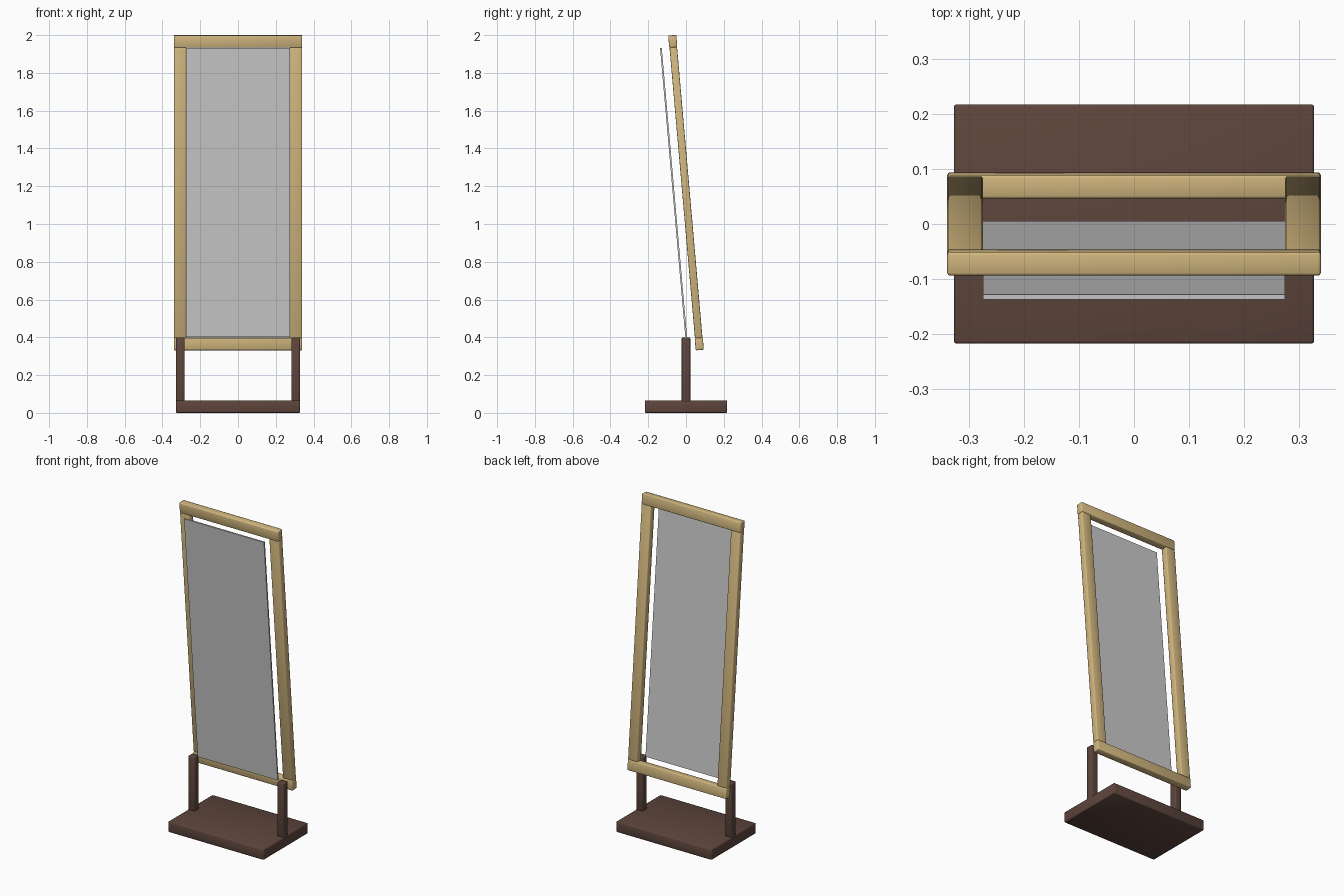
import bpy
from math import radians
from mathutils import Matrix, Vector

if "Cube" in bpy.data.objects:
    bpy.data.objects.remove(bpy.data.objects["Cube"])

TILT = Matrix.Rotation(radians(5), 3, 'X')   # top leans towards -y
FRAME_CENTRE = Vector((0, 0, 1.166))
MIRROR_CENTRE = Vector((0, -0.066, 1.167))


def material(name, colour):
    m = bpy.data.materials.new(name)
    m.diffuse_color = (*colour, 1)
    m.use_nodes = True
    m.node_tree.nodes["Principled BSDF"].inputs["Base Color"].default_value = m.diffuse_color
    return m


gold = material("gold", (0.64, 0.47, 0.21))
wood = material("dark_wood", (0.11, 0.06, 0.045))


def block(name, size, centre, mat=None, bevel=0.005, tilted=False):
    """Soft-edged box, optionally leaning with the mirror."""
    bpy.ops.mesh.primitive_cube_add(size=1, location=centre)
    ob = bpy.context.object
    ob.name = name
    ob.scale = size
    bpy.ops.object.transform_apply(location=False, rotation=False, scale=True)
    if tilted:
        ob.rotation_euler = TILT.to_euler()
    if bevel:
        mod = ob.modifiers.new("soft_edges", 'BEVEL')
        mod.width = bevel
        mod.segments = 2
        bpy.ops.object.shade_smooth()
    if mat:
        ob.data.materials.append(mat)
    return ob


# Stand: base slab and two posts
block("base", (0.656, 0.436, 0.066), (0, 0, 0.033), wood)
for side, s in (("left", -1), ("right", 1)):
    block(f"{side}_post", (0.045, 0.045, 0.345), (s * 0.306, 0, 0.2275), wood)

# Leaning frame: side rails between top and bottom rails
for side, s in (("left", -1), ("right", 1)):
    block(f"{side}_rail", (0.065, 0.04, 1.545),
          FRAME_CENTRE + Vector((s * 0.3075, 0, 0)), gold, tilted=True)
for end, s in (("bottom", -1), ("top", 1)):
    block(f"{end}_rail", (0.68, 0.043, 0.065),
          FRAME_CENTRE + TILT @ Vector((0, 0, s * 0.804)), gold, tilted=True)

# Mirror panel, standing just in front of the frame
block("mirror_panel", (0.55, 0.009, 1.537), MIRROR_CENTRE, bevel=0, tilted=True)
